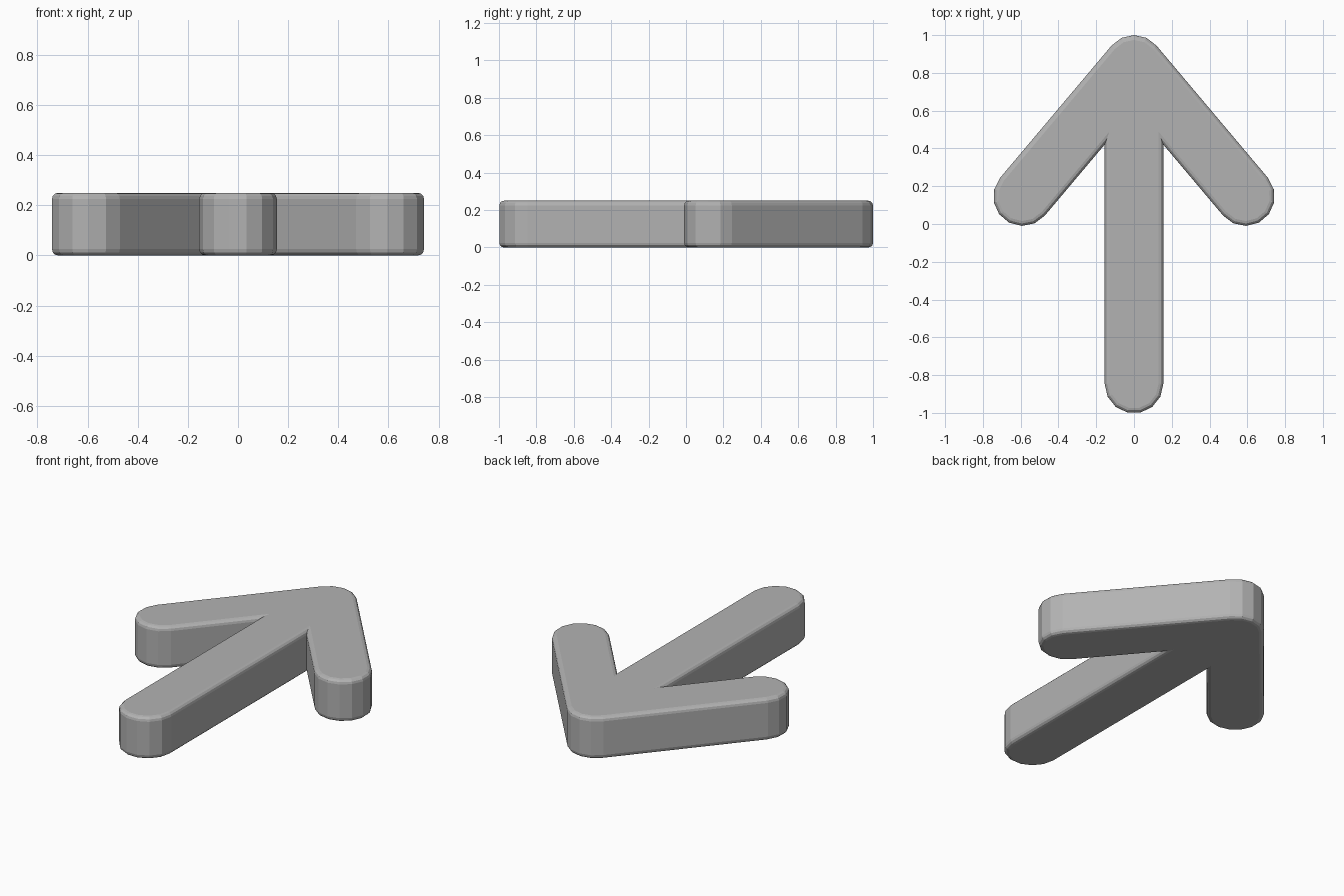
import bpy
import bmesh
from math import atan2, cos, pi, sin, tan
from mathutils import Vector

cube = bpy.data.objects.get("Cube")
if cube:
    bpy.data.objects.remove(cube, do_unlink=True)

RADIUS = 0.155      # half width of every bar
HEIGHT = 0.25
ROUNDING = 0.025
TAIL = Vector((0, -0.847))
WING = Vector((0.59, 0.145))
TIP = Vector((0, 0.845))

grey = bpy.data.materials.new("plain grey")
grey.use_nodes = True
colour = (0.45, 0.45, 0.45, 1)
grey.diffuse_color = colour
grey.node_tree.nodes["Principled BSDF"].inputs["Base Color"].default_value = colour


def arc(centre, start, end, steps):
    """Points of a faceted arc around a centre."""
    angles = [start + (end - start) * i / steps for i in range(steps + 1)]
    return [centre + RADIUS * Vector((cos(a), sin(a))) for a in angles]


# Right-hand half of the outline, from the tail up to the tip
along = (TIP - WING).normalized()
outward = atan2(-along.x, along.y)
inner = WING - RADIUS * Vector((along.y, -along.x))
notch = Vector((RADIUS, inner.y + (RADIUS - inner.x) * along.y / along.x))
half = [notch]
half += arc(WING, outward - pi, outward, 7)
half += arc(TIP, outward, pi / 2, 2)

# Mirror the half and close it with the rounded tail
mirrored = [Vector((-p.x, p.y)) for p in reversed(half[:-1])]
outline = half + mirrored + arc(TAIL, pi, 2 * pi, 7)

# Extrude the outline and round both rims
bm = bmesh.new()
base = bm.faces.new([bm.verts.new((p.x, p.y, 0)) for p in outline])
grown = bmesh.ops.extrude_face_region(bm, geom=[base], use_keep_orig=True)
top_verts = [g for g in grown["geom"] if isinstance(g, bmesh.types.BMVert)]
bmesh.ops.translate(bm, verts=top_verts, vec=(0, 0, HEIGHT))
bmesh.ops.recalc_face_normals(bm, faces=bm.faces)
rims = [e for e in bm.edges if abs(e.verts[0].co.z - e.verts[1].co.z) < 0.001]
bmesh.ops.bevel(bm, geom=rims, offset=ROUNDING, offset_type='OFFSET',
                segments=3, profile=0.5, affect='EDGES', clamp_overlap=True)
bmesh.ops.recalc_face_normals(bm, faces=bm.faces)

mesh = bpy.data.meshes.new("arrow")
bm.to_mesh(mesh)
bm.free()
mesh.materials.append(grey)
arrow = bpy.data.objects.new("arrow", mesh)
bpy.context.collection.objects.link(arrow)
